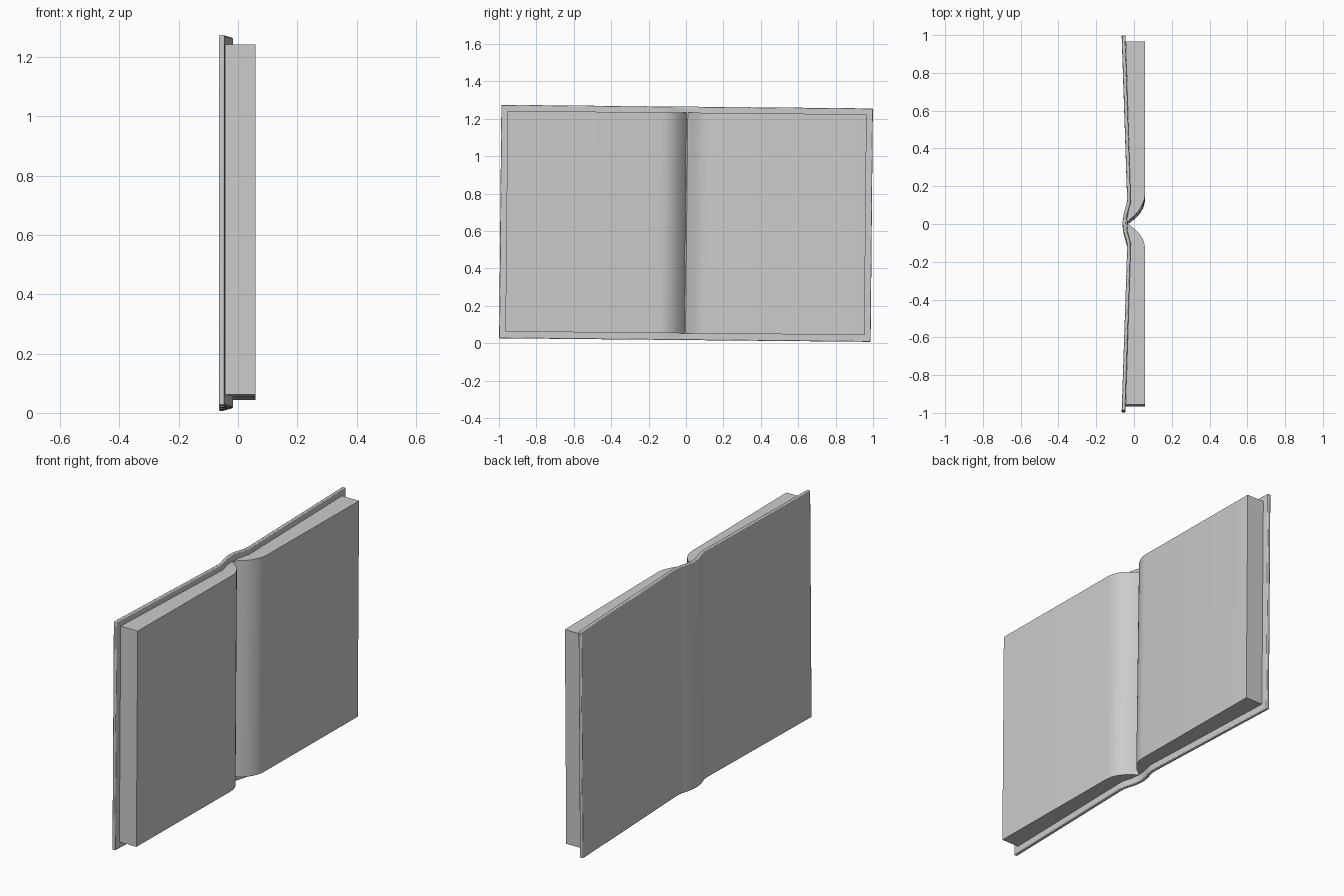
import bpy, bmesh, math
from mathutils import Matrix, Vector

if "Cube" in bpy.data.objects:
    bpy.data.objects.remove(bpy.data.objects["Cube"])

TILT = Matrix.Rotation(-0.0096, 4, 'X')


def loft(name, low, high, height, zc, bevel=0.0):
    """Closed solid between a bottom and a top (x, y) outline."""
    bm = bmesh.new()
    a = [bm.verts.new((x, y, -height / 2)) for x, y in low]
    b = [bm.verts.new((x, y, height / 2)) for x, y in high]
    n = len(a)
    bm.faces.new(a)
    bm.faces.new(b)
    for i in range(n):
        j = (i + 1) % n
        bm.faces.new((a[i], a[j], b[j], b[i]))
    bmesh.ops.recalc_face_normals(bm, faces=bm.faces)
    # the book leans very slightly
    bmesh.ops.transform(bm, matrix=Matrix.Translation((0, 0, zc)) @ TILT, verts=bm.verts)
    me = bpy.data.meshes.new(name)
    bm.to_mesh(me)
    bm.free()
    ob = bpy.data.objects.new(name, me)
    bpy.context.collection.objects.link(ob)
    bpy.ops.object.select_all(action='DESELECT')
    ob.select_set(True)
    bpy.context.view_layer.objects.active = ob
    bpy.ops.object.shade_smooth_by_angle(angle=math.radians(35))
    if bevel:
        m = ob.modifiers.new("rounded_edges", 'BEVEL')
        m.width = bevel
        m.segments = 2
        m.limit_method = 'ANGLE'
        m.angle_limit = math.radians(50)
    return ob


# cover: half centre line from spine to edge, mirrored and thickened
half = [(-0.051, 0), (-0.049, 0.025), (-0.043, 0.055), (-0.034, 0.085),
        (-0.028, 0.11), (-0.027, 0.14), (-0.0555, 0.993)]
line = [(x, -y) for x, y in reversed(half[1:])] + half
inner, outer = [], []
for i, (x, y) in enumerate(line):
    p, q = line[max(i - 1, 0)], line[min(i + 1, len(line) - 1)]
    d = Vector((q[0] - p[0], q[1] - p[1])).normalized() * 0.0095
    inner.append((x + d.y, y - d.x))
    outer.append((x - d.y, y + d.x))
cover = inner + outer[::-1]
loft("cover", cover, cover, 1.248, 0.6405, bevel=0.004)

# page blocks: shared back edge, rolled front edge towards the gutter
back = [(-0.044, 0.96), (-0.018, 0.14), (-0.017, 0.11), (-0.024, 0.085), (-0.033, 0.05)]
roll = [(-0.038, 0.003), (-0.022, 0.012), (0.0, 0.029), (0.018, 0.045), (0.034, 0.064),
        (0.045, 0.083), (0.052, 0.1), (0.056, 0.115), (0.059, 0.14), (0.059, 0.96)]
roll_top = [(-0.034, 0.004), (-0.018, 0.022), (0.0, 0.038), (0.016, 0.053), (0.029, 0.07),
            (0.040, 0.089), (0.049, 0.108), (0.055, 0.127), (0.059, 0.15), (0.059, 0.96)]
left = [(x, -y) for x, y in back + roll]
loft("left_pages", left, left, 1.18, 0.6425)
loft("right_pages", back + roll, back + roll_top, 1.18, 0.6425)
